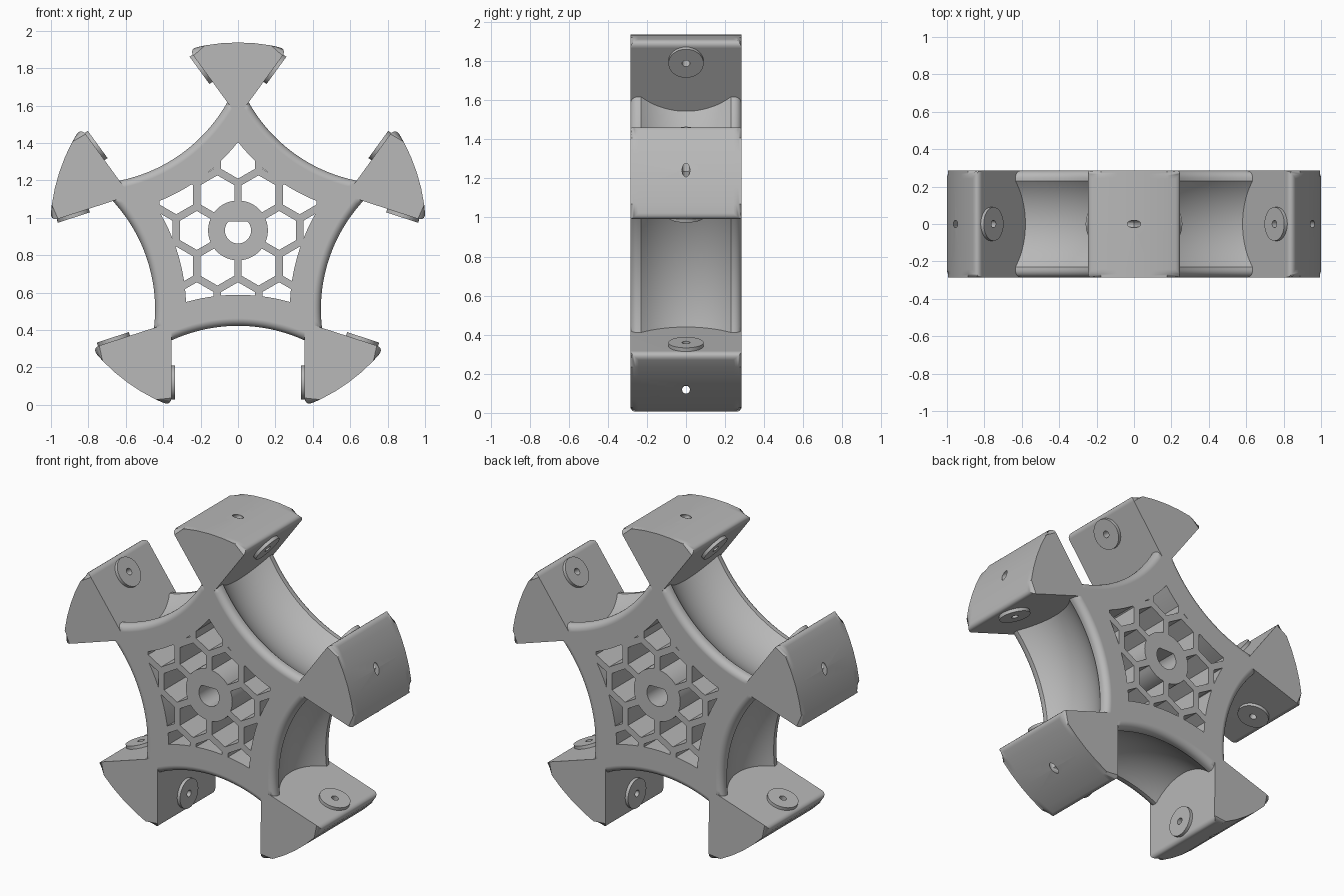
import bpy, bmesh
from math import sin, cos, pi, sqrt, radians
from mathutils import Matrix, Vector

if "Cube" in bpy.data.objects:
    bpy.data.objects.remove(bpy.data.objects["Cube"])

HUB_Z = 0.932      # height of the wheel axis
HALF = 0.285       # half thickness
OUTER = 1.005      # outer radius
APEX = 0.607       # radius where the wedge sides meet
ARC_D = 1.364      # distance from axis to each scallop centre
LIP_R = 0.854      # scallop radius at the lips
A36 = radians(36)
EDGE_X = APEX * sin(A36)

grey = bpy.data.materials.new("plastic_grey")
grey.use_nodes = True
grey.diffuse_color = (0.48, 0.48, 0.48, 1)
grey.node_tree.nodes["Principled BSDF"].inputs["Base Color"].default_value = grey.diffuse_color


def turn(x, z, a):
    return x * cos(a) - z * sin(a), x * sin(a) + z * cos(a)


def circle(r, n, cx=0, cz=0, start=0):
    return [(cx + r * cos(start + 2 * pi * i / n), cz + r * sin(start + 2 * pi * i / n))
            for i in range(n)]


def make(name, bm):
    bmesh.ops.recalc_face_normals(bm, faces=bm.faces)
    mesh = bpy.data.meshes.new(name)
    bm.to_mesh(mesh)
    bm.free()
    mesh.materials.append(grey)
    ob = bpy.data.objects.new(name, mesh)
    bpy.context.collection.objects.link(ob)
    ob.location.z = HUB_Z
    return ob


def prism_bm(polygons, half):
    bm = bmesh.new()
    for pts in polygons:
        front = [bm.verts.new((x, -half, z)) for x, z in pts]
        back = [bm.verts.new((x, half, z)) for x, z in pts]
        bm.faces.new(front)
        bm.faces.new(back[::-1])
        for i in range(len(pts)):
            j = (i + 1) % len(pts)
            bm.faces.new((front[j], front[i], back[i], back[j]))
    return bm


def cut(target, cutter):
    cutter.hide_render = True
    bpy.context.view_layer.objects.active = target
    mod = target.modifiers.new("cut", 'BOOLEAN')
    mod.operation = 'DIFFERENCE'
    mod.solver = 'EXACT'
    mod.object = cutter
    bpy.ops.object.modifier_apply(modifier=mod.name)


def remove(ob):
    bpy.data.objects.remove(ob)


def smooth(ob, weighted=True):
    bpy.ops.object.select_all(action='DESELECT')
    ob.select_set(True)
    bpy.context.view_layer.objects.active = ob
    bpy.ops.object.shade_smooth_by_angle(angle=radians(32))
    if weighted:
        mod = ob.modifiers.new("weighted", 'WEIGHTED_NORMAL')
        mod.keep_sharp = True


# Groove cross-section: rounded lip, then a concave channel
FILLET, CHANNEL, SAG = 0.04, 0.23, 0.084
big = (CHANNEL ** 2 + SAG ** 2) / (2 * SAG)
lip = [(HALF - FILLET + FILLET * cos(t), LIP_R + FILLET * (1 - sin(t)))
       for t in [pi / 2 * i / 6 for i in range(7)]]
channel = []
for i in range(21):
    y = CHANNEL * (1 - i / 10)
    channel.append((y, LIP_R + SAG - big + sqrt(big ** 2 - y ** 2)))
section = lip + channel + [(-y, r) for y, r in reversed(lip)]

# Scalloped five-sided body
bm = bmesh.new()
rows, STEPS = [], 32
for y, r in section:
    row = []
    for k in range(5):
        for i in range(STEPS + 1):
            x = EDGE_X * (2 * i / STEPS - 1)
            px, pz = turn(x, sqrt(r * r - x * x) - ARC_D, 2 * pi * k / 5)
            row.append(bm.verts.new((px, y, pz)))
    rows.append(row)
for a, b in zip(rows, rows[1:]):
    for i in range(len(a)):
        j = (i + 1) % len(a)
        bm.faces.new((a[i], a[j], b[j], b[i]))
bm.faces.new(rows[0])
bm.faces.new(rows[-1])
body = make("scalloped_body", bm)

# Honeycomb openings, trimmed by the rim and the hub
PITCH = 0.22
cells = []
for row in range(-3, 4):
    for col in range(-3, 4):
        cx = PITCH * (col + 0.5 * (row % 2))
        cz = PITCH * row * sqrt(3) / 2
        if 0.05 < cx * cx + cz * cz < 0.4:
            cells.append(circle(0.104, 6, cx, cz, pi / 6))
        elif cx * cx + cz * cz > 0.01 and cx * cx + cz * cz < 0.4:
            cells.append(circle(0.104, 6, cx, cz, pi / 6))
honeycomb = make("honeycomb_cutter", prism_bm(cells, 0.4))
trims = [circle(0.16, 48)]
for k in range(5):
    cx, cz = turn(0, -ARC_D, 2 * pi * k / 5)
    trims.append(circle(1.02, 160, cx, cz))
for pts in trims:
    trim = make("trim_cutter", prism_bm([pts], 0.5))
    cut(honeycomb, trim)
    remove(trim)
cut(body, honeycomb)
remove(honeycomb)

# D-shaped axle bore
bore = make("bore_cutter", prism_bm([[(x, min(z, 0.048)) for x, z in circle(0.07, 40)]], 0.4))
cut(body, bore)
remove(bore)
smooth(body)

# Wedge foot: straight sides, curved tread, rounded outer edges
c = APEX * cos(A36)
reach = sqrt(OUTER ** 2 - (APEX * sin(A36)) ** 2) - c
corner = Vector((reach * sin(A36), APEX + reach * cos(A36)))
half_angle = Vector((0, 1)).angle(corner)
tread = [(OUTER * sin(half_angle * t / 3), OUTER * cos(half_angle * t / 3)) for t in range(3, -4, -1)]
bm = prism_bm([[(0, APEX)] + tread], HALF)
rounded = []
for e in bm.edges:
    a, b = (v.co for v in e.verts)
    outer = min(a.z, b.z) > APEX + 0.1
    at_corner = min(abs(a.x), abs(b.x)) > corner.x - 0.001
    if outer and (abs(a.y - b.y) < 0.01 or at_corner):
        rounded.append(e)
bmesh.ops.bevel(bm, geom=rounded, offset=0.042, segments=5, profile=0.5, affect='EDGES')
wedge = make("wedge_foot", bm)

# Round pads on both wedge sides, and the screw holes through them
foot_t = (OUTER - APEX) * cos(A36)


def side_cylinder(bm, side, radius, low, high, n):
    normal = Vector((side * cos(A36), 0, -sin(A36)))
    base = Vector((side * foot_t * sin(A36), 0, APEX + foot_t * cos(A36)))
    mat = Matrix.Translation(base + normal * (low + high) / 2) @ \
        normal.to_track_quat('Z', 'Y').to_matrix().to_4x4()
    bmesh.ops.create_cone(bm, cap_ends=True, segments=n, radius1=radius, radius2=radius,
                          depth=high - low, matrix=mat)


bm = bmesh.new()
for side in (-1, 1):
    side_cylinder(bm, side, 0.09, -0.01, 0.02, 40)
pads = make("side_pads", bm)
for side in (-1, 1):
    bm = bmesh.new()
    side_cylinder(bm, side, 0.02, -0.36, 0.1, 20)
    rod = make("screw_cutter", bm)
    cut(wedge, rod)
    cut(pads, rod)
    remove(rod)
smooth(wedge)
smooth(pads, False)

# Repeat the feet around the axis
for source in (wedge, pads):
    for k in range(1, 5):
        copy = source.copy()
        copy.name = source.name + "_" + str(k + 1)
        copy.rotation_euler.y = 2 * pi * k / 5
        bpy.context.collection.objects.link(copy)
